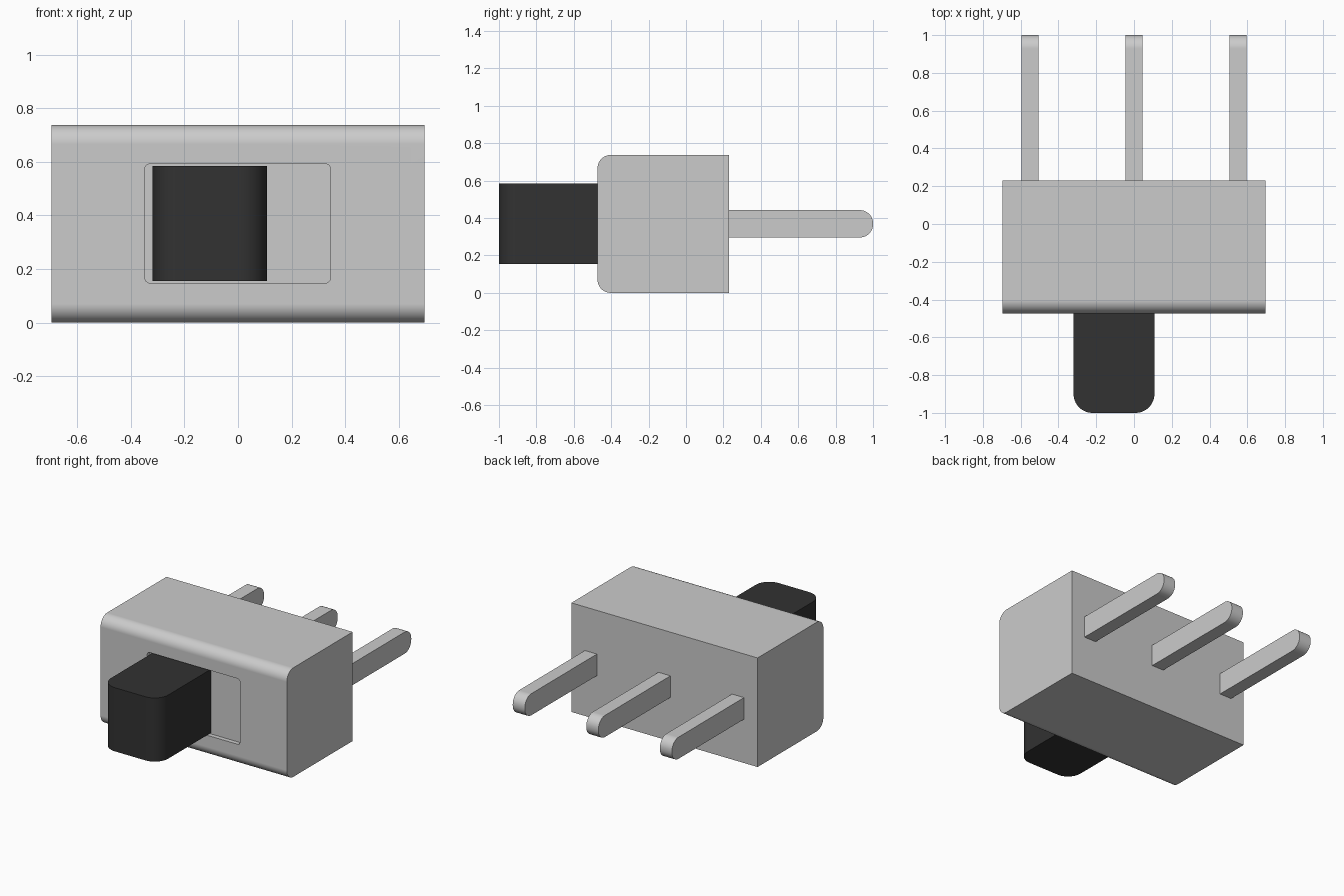
import bpy, bmesh, math
from mathutils import Vector

old = bpy.data.objects.get("Cube")
if old:
    bpy.data.objects.remove(old, do_unlink=True)


def material(name, v):
    m = bpy.data.materials.new(name)
    m.use_nodes = True
    m.diffuse_color = (v, v, v, 1)
    m.node_tree.nodes["Principled BSDF"].inputs["Base Color"].default_value = (v, v, v, 1)
    return m


GREY = material("light grey", 0.60)
BLACK = material("soft black", 0.032)


def rounded_rect(a0, a1, b0, b1, radii, steps=12):
    """Rectangle outline; radii run from the (a0, b0) corner anticlockwise."""
    pts = []
    corners = [(a0, b0, 1, 1), (a1, b0, -1, 1), (a1, b1, -1, -1), (a0, b1, 1, -1)]
    for i, ((a, b, sa, sb), r) in enumerate(zip(corners, radii)):
        if r == 0:
            pts.append((a, b))
            continue
        for k in range(steps + 1):
            t = math.pi + (i + k / steps) * math.pi / 2
            pts.append((a + sa * r + r * math.cos(t), b + sb * r + r * math.sin(t)))
    return pts


def prism(name, outline, axis, lo, hi, mat):
    """Extrude a closed outline along axis 0, 1 or 2 from lo to hi."""
    bm = bmesh.new()
    verts = []
    for p in outline:
        co = list(p)
        co.insert(axis, lo)
        verts.append(bm.verts.new(co))
    face = bm.faces.new(verts)
    ext = bmesh.ops.extrude_face_region(bm, geom=[face])
    move = Vector((0, 0, 0))
    move[axis] = hi - lo
    bmesh.ops.translate(bm, vec=move,
                        verts=[e for e in ext["geom"] if isinstance(e, bmesh.types.BMVert)])
    bmesh.ops.recalc_face_normals(bm, faces=bm.faces)
    me = bpy.data.meshes.new(name)
    bm.to_mesh(me)
    bm.free()
    me.materials.append(mat)
    ob = bpy.data.objects.new(name, me)
    bpy.context.collection.objects.link(ob)
    return ob


def select(ob):
    bpy.ops.object.select_all(action="DESELECT")
    ob.select_set(True)
    bpy.context.view_layer.objects.active = ob


def smooth(ob):
    select(ob)
    bpy.ops.object.shade_smooth_by_angle(angle=math.radians(30))
    mod = ob.modifiers.new("Flat sides", "WEIGHTED_NORMAL")
    mod.keep_sharp = True


# Housing: box with rounded front top and bottom edges
housing = prism("housing", rounded_rect(-0.473, 0.23, 0, 0.737, (0.07, 0, 0, 0.07)),
                0, -0.696, 0.696, GREY)

# Shallow slot in the front face
cutter = prism("slot_cutter", rounded_rect(-0.348, 0.346, 0.148, 0.592, (0.02,) * 4, 6),
               1, -0.6, -0.443, GREY)
cutter.hide_render = True
cut = housing.modifiers.new("Slot", "BOOLEAN")
cut.operation = "DIFFERENCE"
cut.solver = "EXACT"
cut.object = cutter
select(housing)
bpy.ops.object.modifier_apply(modifier=cut.name)
bpy.data.objects.remove(cutter, do_unlink=True)
smooth(housing)

# Slider with rounded outer upright edges
smooth(prism("slider", rounded_rect(-0.32, 0.108, -1, -0.443, (0.1, 0.1, 0, 0)),
             2, 0.155, 0.585, BLACK))

# Three flat terminals with rounded ends
for side, x in (("right", -0.55), ("middle", 0), ("left", 0.55)):
    smooth(prism(side + "_terminal", rounded_rect(0.23, 1, 0.296, 0.442, (0, 0.07, 0.07, 0)),
                 0, x - 0.045, x + 0.045, GREY))
